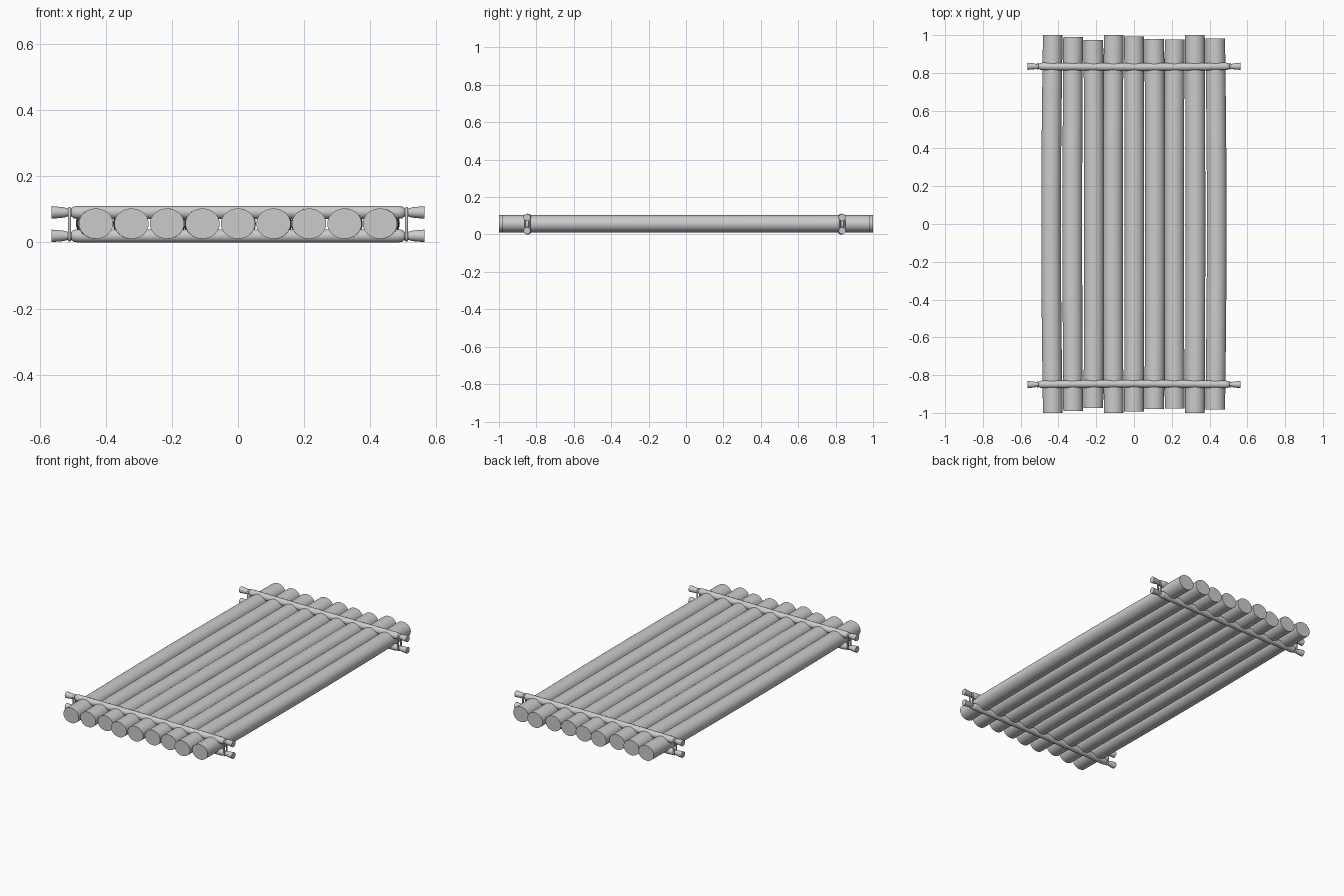
import bpy, bmesh, math
from mathutils import Vector

cube = bpy.data.objects.get("Cube")
if cube:
    bpy.data.objects.remove(cube, do_unlink=True)

grey = bpy.data.materials.new("plain_grey")
grey.use_nodes = True
grey.diffuse_color = (0.6, 0.6, 0.6, 1)
bsdf = next(n for n in grey.node_tree.nodes if n.type == "BSDF_PRINCIPLED")
bsdf.inputs["Base Color"].default_value = grey.diffuse_color
bsdf.inputs["Roughness"].default_value = 0.8


def finish(name, bm):
    bmesh.ops.recalc_face_normals(bm, faces=bm.faces)
    mesh = bpy.data.meshes.new(name)
    bm.to_mesh(mesh)
    bm.free()
    mesh.materials.append(grey)
    obj = bpy.data.objects.new(name, mesh)
    bpy.context.collection.objects.link(obj)
    bpy.ops.object.select_all(action="DESELECT")
    obj.select_set(True)
    bpy.context.view_layer.objects.active = obj
    bpy.ops.object.shade_smooth_by_angle(angle=math.radians(40))
    return obj


def tube(name, stations, side, sides):
    """Capped tube through (centre, side radius, height radius) stations."""
    bm = bmesh.new()
    rings = []
    for centre, r_side, r_up in stations:
        ring = []
        for i in range(sides):
            a = math.tau * i / sides
            offset = side * (r_side * math.cos(a)) + Vector((0, 0, r_up * math.sin(a)))
            ring.append(bm.verts.new(Vector(centre) + offset))
        rings.append(ring)
    for r0, r1 in zip(rings, rings[1:]):
        for i in range(sides):
            j = (i + 1) % sides
            bm.faces.new((r0[i], r0[j], r1[j], r1[i]))
    bm.faces.new(rings[0])
    bm.faces.new(rings[-1])
    return finish(name, bm)


# Deck logs: slightly uneven lengths, each with its own gentle bow
half_lengths = [1, 0.99, 0.975, 1, 0.993, 0.98, 0.978, 1, 0.983]
bows = [-0.009, -0.004, 0.003, -0.004, 0.002, 0.004, -0.002, 0.003, 0.008]
STEPS = 16
for n, (half, bow) in enumerate(zip(half_lengths, bows)):
    x0 = (n - 4) * 0.1075
    stations = []
    for s in range(STEPS + 1):
        t = 2 * s / STEPS - 1
        x = x0 + bow * math.cos(t * math.pi / 2)
        stations.append(((x, t * half, 0.057), 0.052, 0.046))
    tube(f"deck_log_{n + 1}", stations, Vector((1, 0, 0)), 32)

# Crossbars: straight body, narrow tied neck, flared end
half_profile = [(0, 0.02), (0.25, 0.02), (0.485, 0.02), (0.498, 0.018),
                (0.505, 0.012), (0.515, 0.012), (0.53, 0.016), (0.565, 0.019)]
profile = [(-x, r) for x, r in reversed(half_profile[1:])] + half_profile
for end, y0, bow in (("front", -0.85, 0.004), ("back", 0.835, -0.004)):
    for level, z in (("lower", 0.02), ("upper", 0.091)):
        stations = [((x, y0 + bow * math.cos(x * math.pi / 1.13), z), r, r)
                    for x, r in profile]
        tube(f"{end}_{level}_crossbar", stations, Vector((0, 1, 0)), 20)

    # Rope loops binding the two crossbars at their necks
    for side, x in (("right", -0.51), ("left", 0.51)):
        bm = bmesh.new()
        major, minor, ring_n, tube_n = 0.0125, 0.005, 24, 10
        grid = []
        for i in range(ring_n):
            a = math.tau * (i + 0.5) / ring_n
            stretch = math.copysign(0.0355, math.sin(a))
            ring = []
            for j in range(tube_n):
                b = math.tau * j / tube_n
                d = major + minor * math.cos(b)
                ring.append(bm.verts.new((x + minor * math.sin(b),
                                          y0 + d * math.cos(a),
                                          0.0555 + stretch + d * math.sin(a))))
            grid.append(ring)
        for i in range(ring_n):
            r0, r1 = grid[i], grid[(i + 1) % ring_n]
            for j in range(tube_n):
                k = (j + 1) % tube_n
                bm.faces.new((r0[j], r0[k], r1[k], r1[j]))
        finish(f"{end}_{side}_rope_loop", bm)
